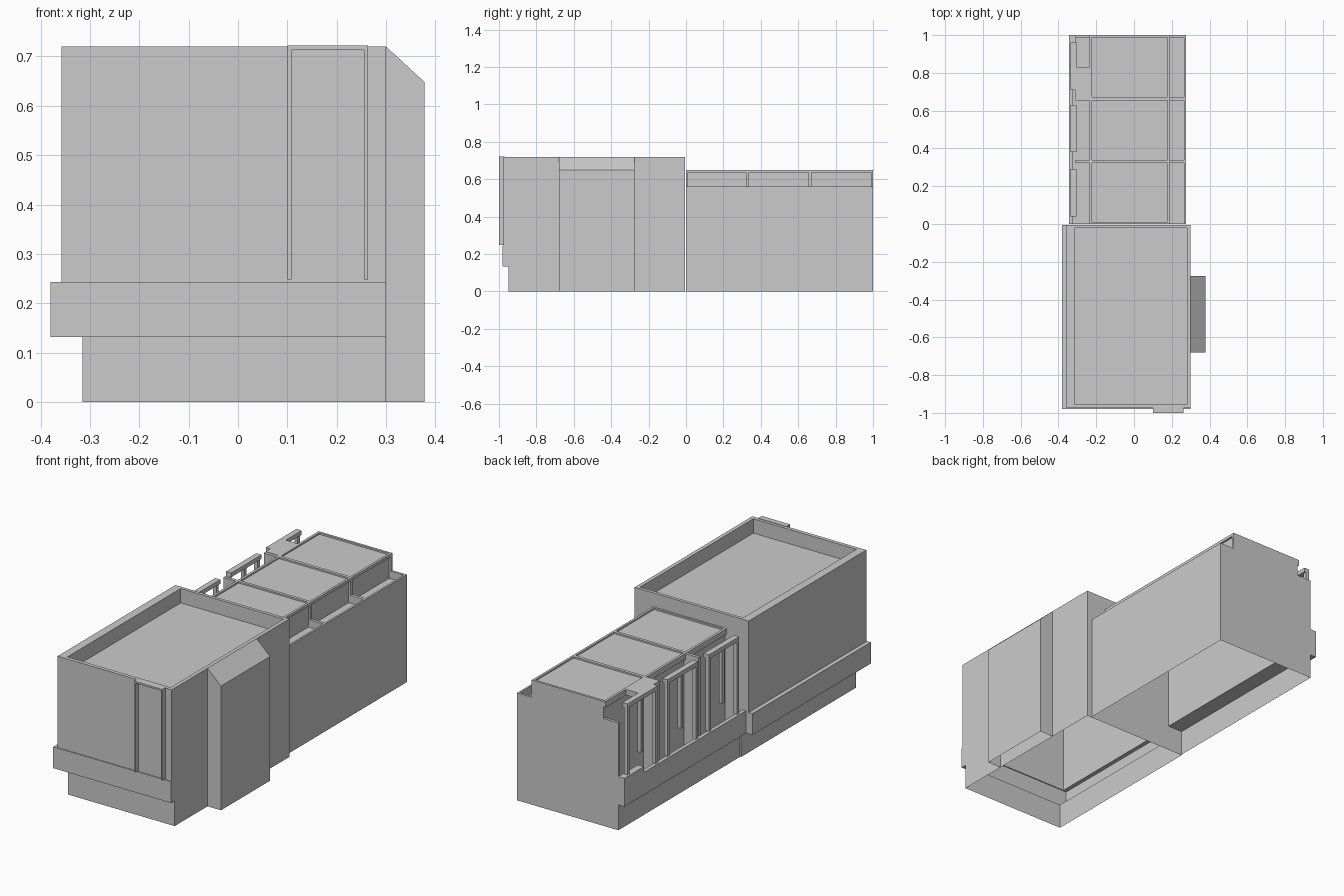
import bpy, bmesh

if "Cube" in bpy.data.objects:
    bpy.data.objects.remove(bpy.data.objects["Cube"])


def finish(name, bm):
    bmesh.ops.recalc_face_normals(bm, faces=bm.faces)
    mesh = bpy.data.meshes.new(name)
    bm.to_mesh(mesh)
    bm.free()
    obj = bpy.data.objects.new(name, mesh)
    bpy.context.collection.objects.link(obj)
    return obj


def boxes(name, spans):
    """One object from boxes given as (x0, x1, y0, y1, z0, z1)."""
    bm = bmesh.new()
    for x0, x1, y0, y1, z0, z1 in spans:
        verts = bmesh.ops.create_cube(bm, size=1)["verts"]
        for v in verts:
            v.co.x = x1 if v.co.x > 0 else x0
            v.co.y = y1 if v.co.y > 0 else y0
            v.co.z = z1 if v.co.z > 0 else z0
    return finish(name, bm)


def extrude_profile(name, points, y0, y1):
    """Extrude an x-z profile along y; the first-to-last edge (underside) stays open."""
    bm = bmesh.new()
    a = [bm.verts.new((x, y0, z)) for x, z in points]
    b = [bm.verts.new((x, y1, z)) for x, z in points]
    for i in range(len(points) - 1):
        bm.faces.new((a[i], a[i + 1], b[i + 1], b[i]))
    bm.faces.new(a)
    bm.faces.new(b)
    return finish(name, bm)


def stack(name, rings):
    """Loft rectangles (x0, x1, y0, y1, z) and cap only the last one."""
    bm = bmesh.new()
    loops = [[bm.verts.new(c) for c in
              ((x0, y0, z), (x1, y0, z), (x1, y1, z), (x0, y1, z))]
             for x0, x1, y0, y1, z in rings]
    for a, b in zip(loops, loops[1:]):
        for i in range(4):
            j = (i + 1) % 4
            bm.faces.new((a[i], a[j], b[j], b[i]))
    bm.faces.new(loops[-1])
    return finish(name, bm)


# Tall front block: inset base, overhanging band, walls, parapet and sunken roof
base = (-0.315, 0.30, -0.95, -0.005)
band = (-0.38, 0.30, -0.98, -0.005)
wall = (-0.358, 0.30, -0.975, -0.005)
roof = (-0.315, 0.28, -0.955, -0.022)
stack("front_block", [base + (0,), base + (0.132,), band + (0.132,), band + (0.243,),
                      wall + (0.243,), wall + (0.72,), roof + (0.72,), roof + (0.645,)])

# Side bay with a sloping top
extrude_profile("side_bay", [(0.378, 0), (0.378, 0.648), (0.30, 0.72), (0.30, 0)],
                -0.68, -0.275)

# Shallow frame on the front wall
boxes("front_frame", [(0.10, 0.108, -1.0, -0.97, 0.248, 0.722),
                      (0.255, 0.263, -1.0, -0.97, 0.248, 0.722),
                      (0.108, 0.255, -1.0, -0.97, 0.713, 0.722)])

# Low rear block: right wall and gutter, roof core, open gallery and left parapet
extrude_profile("rear_block", [
    (0.275, 0), (0.275, 0.56), (0.265, 0.56), (0.265, 0.52), (0.18, 0.52),
    (0.18, 0.642), (-0.225, 0.642), (-0.225, 0.132), (-0.325, 0.132),
    (-0.325, 0.25), (-0.345, 0.25), (-0.345, 0.132), (-0.31, 0.132), (-0.31, 0)], 0, 1)

# Back end wall closing the gutter and the gallery
boxes("rear_end_wall", [(0.18, 0.275, 0.988, 1.0, 0.50, 0.56),
                        (-0.31, -0.225, 0.985, 1.0, 0.132, 0.56),
                        (-0.345, -0.31, 0.84, 1.0, 0.132, 0.28)])

# Roof rims, clerestory posts, gutter dividers and gallery piers
rims = [(-0.235, -0.222, 0, 1, 0.62, 0.65), (0.178, 0.19, 0, 1, 0.635, 0.65)]
dividers = []
for y0, y1 in ((0, 0.01), (0.322, 0.338), (0.655, 0.672), (0.988, 1.0)):
    rims.append((-0.225, 0.19, y0, y1, 0.53, 0.65))
    if 0.1 < y0 < 0.9:
        dividers += [(0.18, 0.27, y0, y1, 0.51, 0.56),
                     (-0.31, -0.225, y0, y1, 0.132, 0.648)]
boxes("roof_rims", rims)
boxes("bay_dividers", dividers)

# Slab joining the roof to the last gallery frame
boxes("gallery_slab", [(-0.31, -0.225, 0.67, 0.83, 0.62, 0.65)])

# Gallery frames: top rail, two long end posts, one short middle post
frames = []
for y0, y1 in ((0.04, 0.29), (0.38, 0.63), (0.71, 0.96)):
    mid = (y0 + y1) / 2
    frames += [(-0.335, -0.305, y0, y1, 0.628, 0.65),
               (-0.335, -0.315, y0, y0 + 0.018, 0.25, 0.63),
               (-0.335, -0.315, y1 - 0.018, y1, 0.25, 0.63),
               (-0.33, -0.312, mid - 0.009, mid + 0.009, 0.35, 0.63)]
boxes("gallery_frames", frames)
